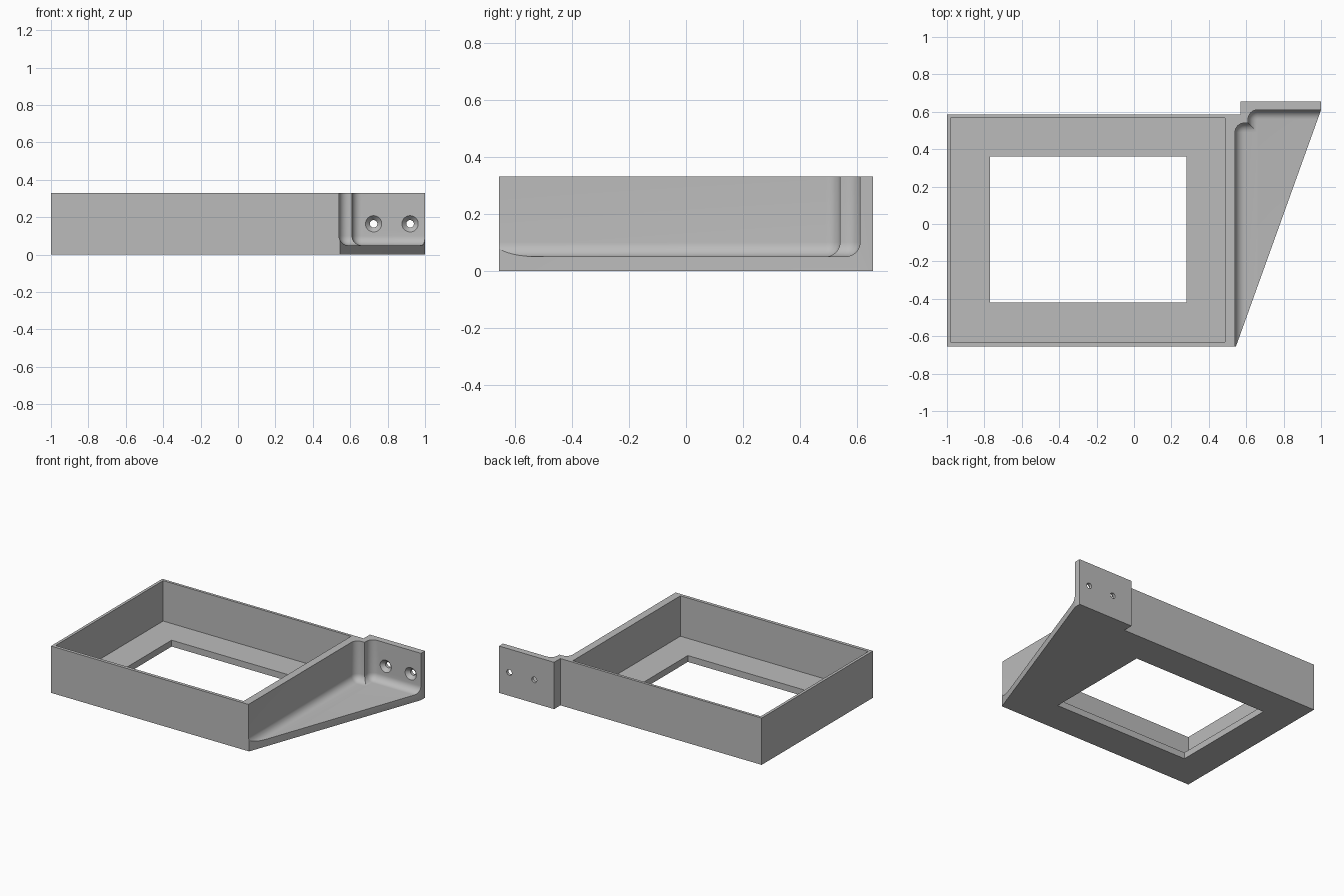
import bpy, bmesh, math
from mathutils import Matrix, Vector

cube = bpy.data.objects.get("Cube")
if cube:
    bpy.data.objects.remove(cube, do_unlink=True)

HEIGHT, FLOOR, FILLET = 0.33, 0.05, 0.05

grey = bpy.data.materials.new("plain grey")
grey.use_nodes = True
COLOUR = (0.5, 0.5, 0.5, 1)
grey.diffuse_color = COLOUR
grey.node_tree.nodes["Principled BSDF"].inputs["Base Color"].default_value = COLOUR


def make_object(name, bm):
    bmesh.ops.recalc_face_normals(bm, faces=bm.faces)
    mesh = bpy.data.meshes.new(name)
    bm.to_mesh(mesh)
    bm.free()
    mesh.materials.append(grey)
    obj = bpy.data.objects.new(name, mesh)
    bpy.context.collection.objects.link(obj)
    return obj


def box(name, low, high, radius=0):
    low, high = Vector(low), Vector(high)
    bm = bmesh.new()
    bmesh.ops.create_cube(bm, size=1)
    bmesh.ops.scale(bm, vec=high - low, verts=bm.verts)
    bmesh.ops.translate(bm, vec=(low + high) / 2, verts=bm.verts)
    if radius:
        bmesh.ops.bevel(bm, geom=bm.edges[:], offset=radius, segments=8,
                        profile=0.5, affect='EDGES')
    return make_object(name, bm)


def cone(name, x, z, y_front, y_back, r_front, r_back):
    bm = bmesh.new()
    place = (Matrix.Translation((x, (y_front + y_back) / 2, z))
             @ Matrix.Rotation(-math.pi / 2, 4, 'X'))
    bmesh.ops.create_cone(bm, cap_ends=True, segments=32, radius1=r_front,
                          radius2=r_back, depth=y_back - y_front, matrix=place)
    return make_object(name, bm)


# Solid block: tray outline joined to the triangular side bracket
outline = [(-1, -0.655), (0.545, -0.655), (1, 0.61), (1, 0.655),
           (0.57, 0.655), (0.57, 0.585), (-1, 0.585)]
bm = bmesh.new()
base = bm.faces.new([bm.verts.new((x, y, 0)) for x, y in outline])
top = bmesh.ops.extrude_face_region(bm, geom=[base])["geom"]
bmesh.ops.translate(bm, vec=(0, 0, HEIGHT),
                    verts=[v for v in top if isinstance(v, bmesh.types.BMVert)])
body = make_object("tray_with_bracket", bm)

cutters = [
    # Tray cavity and the window in its floor
    box("cavity_cutter", (-0.98, -0.632, 0.045), (0.486, 0.566, 1)),
    box("window_cutter", (-0.77, -0.42, -0.5), (0.28, 0.36, 0.5)),
    # Two stepped pockets with rounded corners form the bracket
    box("wall_pocket_cutter", (0.54, -1.5, FLOOR), (1.5, 0.54, 1), FILLET),
    box("plate_pocket_cutter", (0.61, -1.4, FLOOR), (1.6, 0.61, 1.1), FILLET),
]
# Countersunk screw holes in the mounting plate
for x in (0.725, 0.92):
    cutters.append(cone("hole_cutter", x, 0.165, 0.5, 0.8, 0.02, 0.02))
    cutters.append(cone("countersink_cutter", x, 0.165, 0.6, 0.635, 0.053, 0.02))

for cutter in cutters:
    cutter.hide_render = True
    mod = body.modifiers.new(cutter.name, 'BOOLEAN')
    mod.operation = 'DIFFERENCE'
    mod.solver = 'EXACT'
    mod.object = cutter

# Bake the cuts and discard the cutters
bpy.context.view_layer.update()
evaluated = body.evaluated_get(bpy.context.evaluated_depsgraph_get())
finished = bpy.data.meshes.new_from_object(evaluated)
body.modifiers.clear()
body.data = finished
finished.materials.clear()
finished.materials.append(grey)
for face in finished.polygons:
    face.material_index = 0
for cutter in cutters:
    bpy.data.objects.remove(cutter, do_unlink=True)

bpy.ops.object.select_all(action='DESELECT')
body.select_set(True)
bpy.context.view_layer.objects.active = body
bpy.ops.object.shade_smooth_by_angle(angle=math.radians(30))
